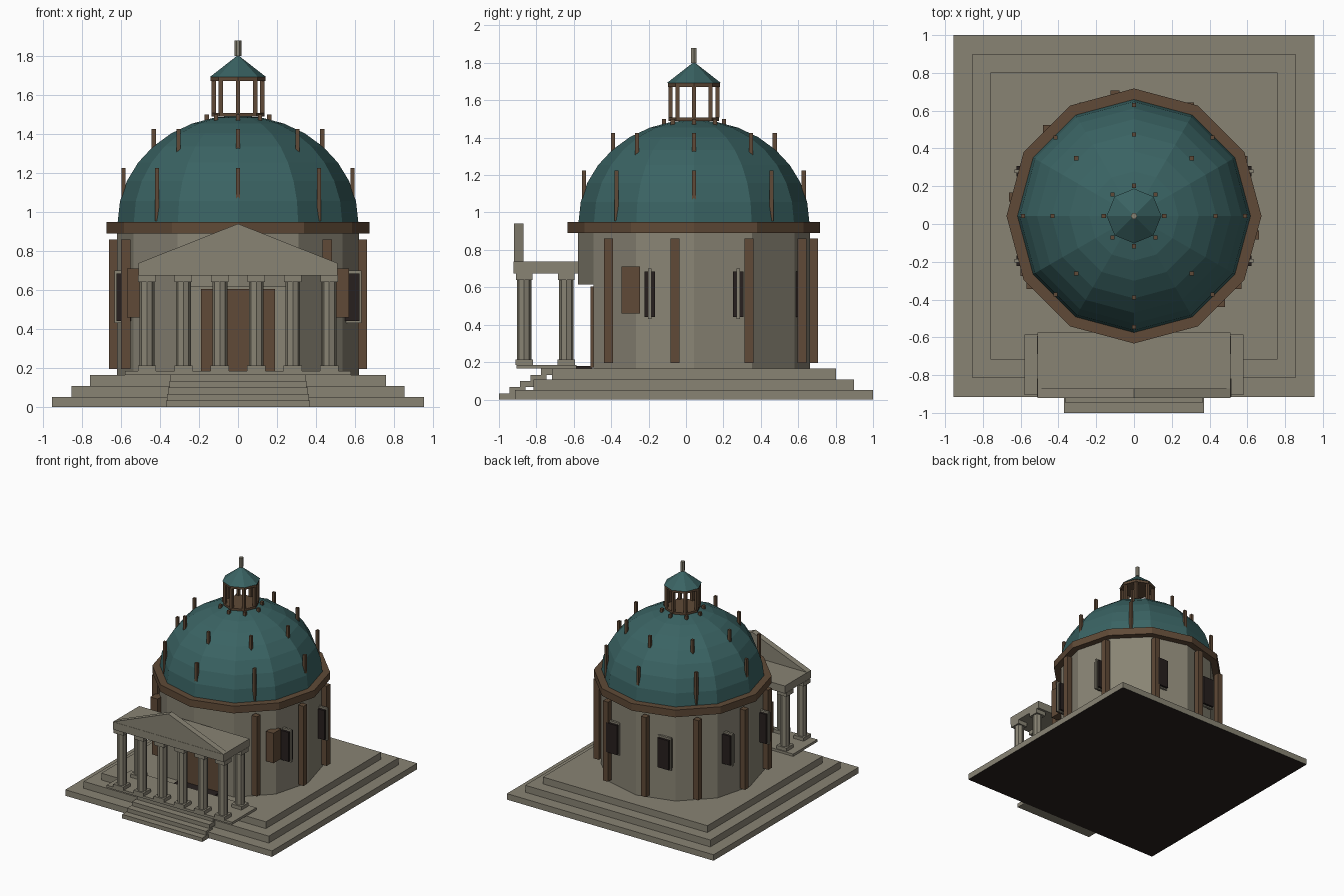
import bpy, bmesh
from math import sin, cos, pi, radians

cube = bpy.data.objects.get("Cube")
if cube:
    bpy.data.objects.remove(cube, do_unlink=True)

CY = 0.0425  # y of the rotunda axis


def material(name, rgb):
    m = bpy.data.materials.new(name)
    m.use_nodes = True
    m.diffuse_color = (*rgb, 1)
    m.node_tree.nodes["Principled BSDF"].inputs["Base Color"].default_value = (*rgb, 1)
    return m


STONE = material("stone", (0.25, 0.23, 0.175))
TEAL = material("weathered copper", (0.042, 0.125, 0.125))
BROWN = material("brown trim", (0.115, 0.068, 0.038))
DARK = material("dark glass", (0.02, 0.014, 0.013))


def finish(name, bm, *mats):
    bmesh.ops.recalc_face_normals(bm, faces=bm.faces)
    me = bpy.data.meshes.new(name)
    bm.to_mesh(me)
    bm.free()
    for m in mats:
        me.materials.append(m)
    ob = bpy.data.objects.new(name, me)
    bpy.context.collection.objects.link(ob)
    return ob


def box(name, mat, x, y, z):
    """Box from (low, high) ranges on each axis."""
    bm = bmesh.new()
    bmesh.ops.create_cube(bm, size=1)
    for v in bm.verts:
        v.co = [r[0] + (c + 0.5) * (r[1] - r[0]) for c, r in zip(v.co, (x, y, z))]
    return finish(name, bm, mat)


def post(name, mat, cx, cy, hx, hy, z0, z1):
    return box(name, mat, (cx - hx, cx + hx), (cy - hy, cy + hy), (z0, z1))


def lathe(name, mat, profile, sides, cx=0, cy=CY, phase=0.0):
    """Closed solid of revolution from (radius, z) points."""
    bm = bmesh.new()
    rings = []
    for r, z in profile:
        count = sides if r > 0 else 1
        rings.append([bm.verts.new((cx + r * cos(phase + 2 * pi * i / sides),
                                    cy + r * sin(phase + 2 * pi * i / sides), z))
                      for i in range(count)])
    for a, b in zip(rings, rings[1:]):
        for i in range(sides):
            j = (i + 1) % sides
            if len(b) == 1:
                bm.faces.new((a[i], a[j], b[0]))
            else:
                bm.faces.new((a[i], a[j], b[j], b[i]))
    for ring in (rings[0], rings[-1]):
        if len(ring) > 1:
            bm.faces.new(ring)
    return finish(name, bm, mat)


def polar(r, degrees):
    return r * cos(radians(degrees)), CY + r * sin(radians(degrees))


# Stepped square base, with a dark underside
for i, (hx, hy, z0, z1) in enumerate([(0.955, 0.9575, 0, 0.05), (0.855, 0.857, 0.05, 0.108),
                                      (0.76, 0.76, 0.108, 0.165)]):
    slab = post(f"base_tier_{i + 1}", STONE, 0, CY, hx, hy, z0, z1)
    if i == 0:
        slab.data.materials.append(DARK)
        for f in slab.data.polygons:
            if f.normal.z < -0.5:
                f.material_index = 1

# Front stairs
for i in range(5):
    w, y, z = 0.37 - 0.006 * i, -1 + 0.056 * i, 0.033 * i
    box(f"stair_{i + 1}", STONE, (-w, w), (y, y + 0.085), (z, z + 0.033))

# Drum: the lower part is flattened at the front around the doorway
lower = lathe("drum_lower", STONE, [(0.62, 0.165), (0.62, 0.615)], 12)
for v in lower.data.vertices:
    v.co.y = max(v.co.y, CY - 0.62 * cos(pi / 6))
lathe("drum_upper", STONE, [(0.62, 0.615), (0.62, 0.89)], 12)
lathe("cornice", BROWN, [(0.675, 0.89), (0.675, 0.95)], 12)
box("door", BROWN, (-0.19, 0.19), (-0.51, -0.48), (0.17, 0.605))
box("threshold", DARK, (-0.19, 0.19), (-0.595, -0.5), (0.165, 0.18))

# Pilasters, leaving the portico side open
for k in range(10):
    angle = -45 + 36 * k
    if angle in (243, 279):
        continue
    x, y = polar(0.647, angle)
    post(f"pilaster_{k + 1}", BROWN, x, y, 0.024, 0.024, 0.195, 0.86)

# Windows: a thin stone frame through a dark pane
for k in range(6):
    x, y = polar(0.62, -22.5 + 45 * k)
    post(f"window_pane_{k + 1}", DARK, x, y, 0.05, 0.028, 0.44, 0.685)
    post(f"window_frame_{k + 1}", STONE, x, y, 0.06, 0.009, 0.43, 0.7)

# Brown panels flanking the portico
for side, s in (("left", 1), ("right", -1)):
    post(f"side_panel_{side}", BROWN, s * 0.535, -0.295, 0.034, 0.05, 0.46, 0.71)

# Portico
box("portico_floor", STONE, (-0.58, 0.58), (-0.905, -0.585), (0.165, 0.185))
box("architrave", STONE, (-0.51, 0.51), (-0.922, -0.575), (0.675, 0.738))
spots = [(-0.467 + 0.187 * i, -0.865) for i in range(6)] + [(-0.467, -0.64), (0.467, -0.64)]
for i, (x, y) in enumerate(spots):
    post(f"column_plinth_{i + 1}", STONE, x, y, 0.047, 0.047, 0.185, 0.213)
    lathe(f"column_shaft_{i + 1}", STONE, [(0.038, 0.213), (0.038, 0.64)], 8, x, y)
    post(f"column_capital_{i + 1}", STONE, x, y, 0.045, 0.045, 0.64, 0.675)

# Pediment: triangular plate extruded in depth
bm = bmesh.new()
tri = bm.faces.new([bm.verts.new((x, -0.92, z)) for x, z in ((-0.51, 0.738), (0.51, 0.738), (0, 0.94))])
ext = bmesh.ops.extrude_face_region(bm, geom=[tri])
bmesh.ops.translate(bm, vec=(0, 0.05, 0), verts=[g for g in ext["geom"] if isinstance(g, bmesh.types.BMVert)])
finish("pediment", bm, STONE)

# Faceted dome
N = 8
dome = [(0.617 * cos(pi / 2 * i / N), 0.95 + 0.545 * sin(pi / 2 * i / N)) for i in range(N)]
lathe("dome", TEAL, dome + [(0, 1.495)], 12)

# Upright pegs in three rings on the dome
for ring, (r, z0, z1) in enumerate([(0.587, 0.955, 1.225), (0.432, 1.2, 1.425), (0.16, 1.44, 1.5)]):
    for k in range(8):
        x, y = polar(r, 45 * k)
        post(f"dome_peg_{ring + 1}_{k + 1}", BROWN, x, y, 0.011, 0.011, z0, z1)

# Lantern
lathe("lantern_floor", BROWN, [(0.135, 1.49), (0.135, 1.508)], 8)
for k in range(8):
    x, y = polar(0.125, 45 * k)
    post(f"lantern_post_{k + 1}", BROWN, x, y, 0.011, 0.011, 1.508, 1.675)
lathe("lantern_ring", BROWN, [(0.14, 1.672), (0.14, 1.692)], 8)
lathe("lantern_roof", TEAL, [(0.145, 1.692), (0, 1.805)], 8)
lathe("finial", STONE, [(0.017, 1.8), (0.017, 1.88)], 6)
